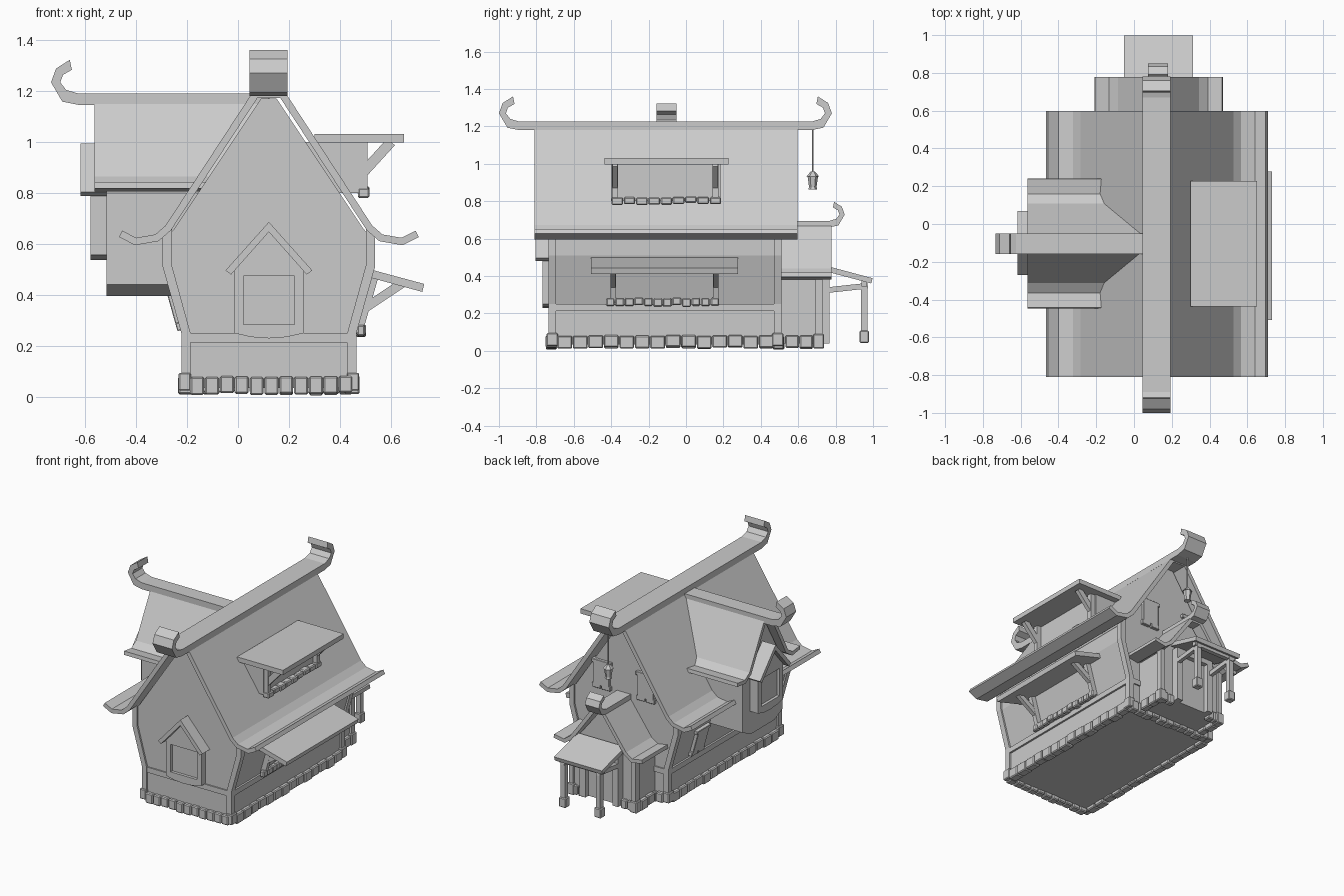
import bpy, bmesh, math, random
from mathutils import Vector, Matrix

if "Cube" in bpy.data.objects:
    bpy.data.objects.remove(bpy.data.objects["Cube"])
random.seed(4)

def finish(name, bm, bevel=0):
    bmesh.ops.recalc_face_normals(bm, faces=bm.faces)
    me = bpy.data.meshes.new(name)
    bm.to_mesh(me); bm.free()
    ob = bpy.data.objects.new(name, me)
    bpy.context.collection.objects.link(ob)
    if bevel:
        m = ob.modifiers.new("bevel", 'BEVEL'); m.width = bevel; m.segments = 1
    return ob

def add_prism(bm, pts, axis, c, a, b):
    # profile (u, z) swept along the axis from a to b
    f = (lambda u, t, z: (c + u, t, z)) if axis == 'y' else (lambda u, t, z: (t, c + u, z))
    A = [bm.verts.new(f(u, a, z)) for u, z in pts]
    B = [bm.verts.new(f(u, b, z)) for u, z in pts]
    bm.faces.new(A); bm.faces.new(B[::-1])
    n = len(pts)
    for i in range(n):
        bm.faces.new((A[i], B[i], B[(i+1) % n], A[(i+1) % n]))

def prism(name, pts, axis, c, a, b):
    bm = bmesh.new(); add_prism(bm, pts, axis, c, a, b)
    return finish(name, bm)

def add_box(bm, lo, hi, M=Matrix()):
    lo, hi = Vector(lo), Vector(hi)
    S = Matrix.Diagonal((*(hi - lo), 1))
    bmesh.ops.create_cube(bm, size=1, matrix=M @ Matrix.Translation((lo + hi) / 2) @ S)

def box(name, lo, hi, bevel=0):
    bm = bmesh.new(); add_box(bm, lo, hi)
    return finish(name, bm, bevel)

def beam(name, p, q, w, h):
    p, q = Vector(p), Vector(q); d = q - p
    x = d.normalized()
    side = Vector((0, 0, 1)).cross(x).normalized()
    R = Matrix((x, side, x.cross(side))).transposed().to_4x4()
    bm = bmesh.new()
    add_box(bm, (0, -w/2, -h/2), (d.length, w/2, h/2), Matrix.Translation(p) @ R)
    return finish(name, bm)

def mirrored(half):
    return [(-u, z) for u, z in half[::-1]] + list(half)

def roof(name, half, t, axis, c, a, b):
    top = [Vector(p) for p in mirrored(half)]
    low = []
    for i, p in enumerate(top):
        es = [(top[j+1] - top[j]).normalized() for j in (i-1, i) if 0 <= j < len(top) - 1]
        ns = [Vector((-e.y, e.x)) for e in es]
        n = sum(ns, Vector((0, 0))).normalized()
        low.append(p - n * t / n.dot(ns[0]))
    return prism(name, [tuple(p) for p in top + low[::-1]], axis, c, a, b)

# upturned ridge end: (outward, up) from the beam's lower edge
CURL = [(0, 0), (.065, .013), (.11, .09), (.09, .145), (.035, .18), (.027, .14),
        (.062, .12), (.073, .09), (.05, .06), (0, .045)]

def ridge(name, axis, c, w, z, ends, s=1.0):
    pts = []
    for e, sg, curled in ends:
        prof = CURL if curled else [CURL[0], CURL[-1]]
        part = [(e + sg * d * s, z + h * s) for d, h in prof]
        pts += part if sg < 0 else part[::-1]
    return prism(name, pts, 'x' if axis == 'y' else 'y', 0, c - w/2, c + w/2)

def stones(name, axis, across, a, b, n, z0, z1):
    # row of uneven blocks along an axis
    bm = bmesh.new(); step = (b - a) / n
    for i in range(n):
        g = random.uniform(.002, .006); k = random.uniform(-.006, .006)
        u0, u1 = a + i*step + g/2, a + (i+1)*step - g/2
        c0, c1 = across[0] - abs(k), across[1] + abs(k)
        if axis == 'x': add_box(bm, (u0, c0, z0 + k), (u1, c1, z1 + k/2))
        else: add_box(bm, (c0, u0, z0 + k), (c1, u1, z1 + k/2))
    return finish(name, bm, .006)

CX, Y0, Y1 = .121, -.735, .51

# main walls
prism("main_walls", mirrored([(.03, 1.17), (.37, .66), (.405, .62), (.405, .51), (.33, .25), (.33, .035)]),
      'y', CX, Y0 + .012, Y1 - .012)
for sg, side in ((1, "right"), (-1, "left")):
    for y, end in ((Y0, "front"), (Y1 - .04, "back")):
        post = [(.343, .03), (.343, .25), (.416, .51), (.416, .63), (.38, .66), (.38, .515), (.307, .25), (.307, .03)]
        prism(f"{end}_{side}_post", [(sg*u, z) for u, z in post], 'y', CX, y, y + .04)
        px = CX + sg * .33
        box(f"{end}_{side}_post_foot", (px - .024, y - .01, .025), (px + .024, y + .05, .095), .005)
    px = CX + sg * .325
    box(f"{side}_rail", (px - .018, Y0 + .01, .213), (px + .018, Y1 - .01, .25))
    stones(f"{side}_footing", 'y', (px - .025, px + .025), Y0 + .045, Y1 - .04, 14, .016, .082)
for y, end in ((Y0, "front"), (Y1 - .03, "back")):
    box(f"{end}_rail", (CX - .33, y + .003, .213), (CX + .33, y + .027, .25))
    stones(f"{end}_footing", 'x', (y - .01, y + .04), CX - .31, CX + .33, 11, .012, .08)

# main roof and ridge
roof("main_roof", [(.06, 1.2), (.405, .672), (.445, .637), (.52, .624), (.575, .652)], .028, 'y', CX, -.81, .597)
ridge("main_ridge", 'y', .12, .149, 1.18, [(-.89, -1, True), (.67, 1, True)])

# left cross wing
WY = -.102
prism("wing_walls", mirrored([(.02, 1.13), (.2, .82), (.22, .8), (.22, .44), (.13, .396)]), 'x', WY, -.515, .1)
roof("wing_roof", [(.045, 1.17), (.21, .865), (.262, .832), (.341, .842)], .025, 'x', WY, -.563, .1)
ridge("wing_ridge", 'x', -.105, .108, 1.145, [(-.625, -1, True), (.12, 1, False)], .98)

# gabled windows on the front wall and the wing
def gable_window(name, axis, c, dz, back, face, brow):
    sg = math.copysign(1, face - back)
    up = lambda ps: [(u, z + dz) for u, z in ps]
    prism(name + "_pane", up([(-.11, .27), (.11, .27), (.11, .5), (-.11, .5)]), axis, c, back, face - sg*.02)
    bm = bmesh.new()
    for p in ([(-.135, .25), (-.07, .235), (0, .23), (.07, .235), (.135, .25), (.135, .285), (-.135, .285)],
              [(-.135, .285), (-.1, .285), (-.1, .475), (-.135, .475)],
              [(.135, .285), (.1, .285), (.1, .475), (.135, .475)],
              [(-.135, .475), (.135, .475), (.135, .51), (0, .655), (-.135, .51)]):
        add_prism(bm, up(p), axis, c, back, face)
    finish(name + "_frame", bm)
    prism(name + "_roof", up([(-.17, .496), (0, .686), (.17, .496), (.148, .48), (0, .647), (-.148, .48)]),
          axis, c, back, brow)

gable_window("front_window", 'y', CX, 0, Y0 + .03, -.767, -.805)
gable_window("wing_window", 'x', -.1, .307, -.49, -.578, -.617)

# upper right dormer with flat board roof
box("dormer_walls", (.2, -.4, .8), (.475, .185, 1.0))
box("dormer_roof", (.3, -.437, .997), (.65, .228, 1.03))
stones("dormer_sill", 'y', (.475, .51), -.40, .19, 9, .785, .822)
for y in (-.38, .157):
    box("dormer_post", (.46, y - .016, .8), (.508, y + .016, 1.0))
    beam("dormer_brace", (.495, y, .885), (.60, y, 1.0), .028, .04)

# lower right awning
prism("awning_roof", [(.5, .505), (.73, .443), (.722, .412), (.5, .473)], 'y', 0, -.508, .277)
stones("awning_sill", 'y', (.467, .497), -.43, .18, 12, .24, .283)
for y in (-.39, .16):
    beam("awning_post", (.472, y, .26), (.535, y, .48), .03, .035)
    beam("awning_brace", (.5, y, .35), (.65, y, .45), .028, .035)

# small framed windows in local (across, out, up) space
def small_window(name, loc, across, up):
    a, v = Vector(across).normalized(), Vector(up).normalized()
    o = v.cross(a)
    M = Matrix.Translation(loc) @ Matrix((a, o, v)).transposed().to_4x4()
    bm = bmesh.new()
    for s in (-1, 1):
        add_box(bm, (s*.05 - .012, -.02, -.08), (s*.05 + .012, .018, .08), M)
        add_box(bm, (s*.037 - .033, -.02, -.1), (s*.037 + .033, .035, -.068), M)
    add_box(bm, (-.075, -.02, .07), (.075, .026, .096), M)
    add_box(bm, (-.05, -.02, -.08), (.05, .004, .08), M)
    add_box(bm, (-.006, -.02, -.07), (.006, .012, .07), M)
    finish(name, bm, .003)

for x in (-.05, .29):
    small_window("back_window", (x, Y1 - .012, .78), (-1, 0, 0), (0, 0, 1))
small_window("left_window", (-.245, .21, .36), (0, -1, 0), (-.28, 0, 1))

# rear entrance wing
EX = .13
prism("entry_walls", mirrored([(.02, .645), (.215, .4), (.24, .385), (.24, .04)]), 'y', EX, .45, .715)
roof("entry_roof", [(.045, .675), (.215, .44), (.262, .407), (.336, .42)], .025, 'y', EX, .45, .777)
ridge("entry_ridge", 'y', EX - .003, .106, .66, [(.45, -1, False), (.765, 1, True)], .76)
for sg in (-1, 1):
    px = EX + sg * .24
    box("entry_post", (px - .016, .69, .03), (px + .016, .73, .39))
    box("entry_post_foot", (px - .026, .68, .012), (px + .026, .738, .09), .005)
    stones("entry_footing", 'y', (px - .022, px + .022), .53, .68, 2, .014, .082)
    stones("entry_end_footing", 'x', (.69, .73), min(EX + sg*.14, px), max(EX + sg*.14, px), 2, .014, .08)
    jx = EX + sg * .125
    box("door_jamb", (jx - .022, .70, .04), (jx + .022, .768, .42))
    # porch posts and beams
    qx = EX + sg * .135
    box("porch_post", (qx - .017, .936, .05), (qx + .017, .97, .36))
    box("porch_post_foot", (qx - .026, .928, .042), (qx + .026, .978, .108), .005)
    beam("porch_beam", (qx, .76, .325), (qx, .972, .348), .026, .03)
box("door", (EX - .11, .70, .04), (EX + .11, .735, .4))
box("door_lintel", (EX - .147, .70, .385), (EX + .147, .768, .425))
box("porch_cross_beam", (EX - .165, .938, .345), (EX + .165, .968, .372))
prism("porch_roof", [(.74, .457), (.998, .388), (.99, .36), (.74, .427)], 'x', 0, -.053, .312)

# hanging lantern under the rear ridge end
bm = bmesh.new()
for r1, r2, z0, z1 in ((.005, .005, .95, 1.19), (.034, .012, .932, .958), (.02, .028, .875, .934), (.024, .02, .862, .876)):
    bmesh.ops.create_cone(bm, cap_ends=True, segments=6, radius1=r1, radius2=r2, depth=z1 - z0,
                          matrix=Matrix.Translation((.12, .678, (z0 + z1) / 2)))
finish("lantern", bm)
